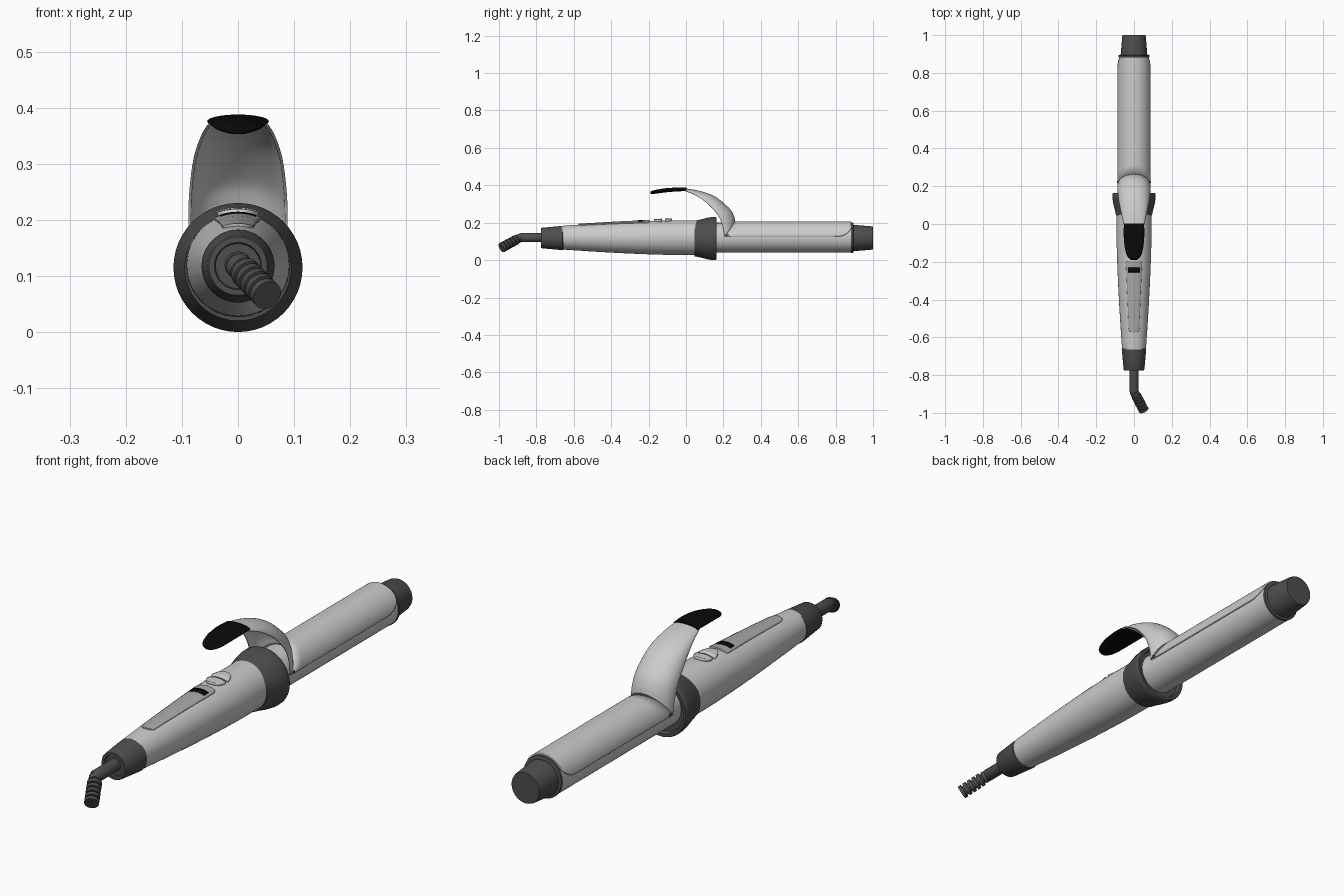
import bpy, bmesh, math
from mathutils import Vector

if "Cube" in bpy.data.objects:
    bpy.data.objects.remove(bpy.data.objects["Cube"])

ZC = 0.12  # height of the long axis


def mat(name, r, g, b):
    m = bpy.data.materials.new(name)
    m.diffuse_color = (r, g, b, 1)
    m.use_nodes = True
    m.node_tree.nodes["Principled BSDF"].inputs["Base Color"].default_value = m.diffuse_color
    return m


LIGHT = mat("light grey", 0.60, 0.60, 0.60)
PANEL = mat("mid grey", 0.40, 0.40, 0.40)
DARK = mat("dark grey", 0.075, 0.075, 0.075)
BLACK = mat("black", 0.003, 0.003, 0.003)


def finish(name, bm, material, thickness=0, angle=35):
    me = bpy.data.meshes.new(name)
    bmesh.ops.remove_doubles(bm, verts=bm.verts, dist=1e-5)
    bmesh.ops.recalc_face_normals(bm, faces=bm.faces)
    bm.to_mesh(me)
    bm.free()
    me.materials.append(material)
    ob = bpy.data.objects.new(name, me)
    bpy.context.collection.objects.link(ob)
    bpy.ops.object.select_all(action='DESELECT')
    ob.select_set(True)
    bpy.context.view_layer.objects.active = ob
    bpy.ops.object.shade_smooth_by_angle(angle=math.radians(angle))
    if thickness:
        s = ob.modifiers.new("thickness", 'SOLIDIFY')
        s.thickness = thickness
        s.offset = 0
    return ob


def loft(name, rows, material, closed=False, thickness=0, caps=False):
    """Skin a list of equally long point rows."""
    bm = bmesh.new()
    vs = [[bm.verts.new(p) for p in row] for row in rows]
    n = len(rows[0])
    for a, b in zip(vs, vs[1:]):
        for i in range(n if closed else n - 1):
            j = (i + 1) % n
            bm.faces.new((a[i], a[j], b[j], b[i]))
    if caps:
        bm.faces.new(vs[0])
        bm.faces.new(vs[-1])
    return finish(name, bm, material, thickness)


def lathe(name, prof, material, origin=(0, 0, ZC), axis=(0, 1, 0), n=48):
    """Turn (distance, radius) pairs around an axis."""
    q = Vector((0, 0, 1)).rotation_difference(Vector(axis))
    rows = []
    for d, r in prof:
        rows.append([Vector(origin) + q @ Vector((r * math.cos(2 * math.pi * i / n),
                     r * math.sin(2 * math.pi * i / n), d)) for i in range(n)])
    return loft(name, rows, material, closed=True, caps=True)


def spline(pts, steps=6):
    """Smooth curve through tuples of any length."""
    P = [Vector(p) for p in pts]
    P = [2 * P[0] - P[1]] + P + [2 * P[-1] - P[-2]]
    out = []
    for a, b, c, d in zip(P, P[1:], P[2:], P[3:]):
        for k in range(steps):
            t = k / steps
            out.append(0.5 * (2 * b + (c - a) * t + (2 * a - 5 * b + 4 * c - d) * t * t
                              + (3 * b - a - 3 * c + d) * t ** 3))
    return out + [P[-2]]


# Handle body, rear sleeve, flared collar
HANDLE = [tuple(p) for p in spline([(-0.665, 0.063), (-0.5, 0.074), (-0.3, 0.085),
                                    (-0.1, 0.092), (0.06, 0.093)])]
lathe("handle", HANDLE, LIGHT)
lathe("cord_sleeve", [(-0.765, 0.03), (-0.765, 0.04), (-0.775, 0.042), (-0.775, 0.052),
                      (-0.77, 0.055), (-0.66, 0.065), (-0.655, 0.062)], DARK, (0, 0, 0.118))
lathe("collar", [(0.045, 0.085), (0.045, 0.095), (0.07, 0.1), (0.11, 0.11), (0.14, 0.115),
                 (0.158, 0.115), (0.163, 0.112), (0.163, 0.101), (0.145, 0.097),
                 (0.145, 0.07)], DARK, (0, 0, 0.1155))

# Heated barrel and end cap
lathe("barrel", [(0.12, 0.08), (0.885, 0.08)], LIGHT)
lathe("barrel_rim", [(0.883, 0.07), (0.883, 0.082), (0.893, 0.082), (0.895, 0.078),
                     (0.895, 0.06)], DARK)
lathe("end_cap", [(0.89, 0.071), (0.992, 0.0625), (1.0, 0.06)], DARK, (0, 0, 0.118))

# Cord: straight piece, then a ribbed strain relief
lathe("cord", [(-0.895, 0.02), (-0.885, 0.024), (-0.76, 0.024)], DARK, n=24)
start, end = Vector((0, -0.887, ZC)), Vector((0.052, -0.986, 0.066))
length = (end - start).length
prof = [(-0.008, 0.015), (0, 0.023), (0.02, 0.024)]
for k in range(5):
    a = 0.022 + k * (length - 0.022) / 5
    prof += [(a, 0.019), (a + 0.007, 0.019), (a + 0.007, 0.027), (a + 0.0195, 0.027)]
prof[-1] = (length, 0.027)
lathe("ribbed_relief", prof, DARK, start, (end - start).normalized(), 24)


# Plates that follow the top of the handle
def handle_r(y):
    for (a, ra), (b, rb) in zip(HANDLE, HANDLE[1:]):
        if a <= y <= b:
            return ra + (rb - ra) * (y - a) / (b - a)
    return HANDLE[-1][1]


def top_plate(name, stations, material, lift, thickness, n=12):
    rows = []
    for y, w in stations:
        r = handle_r(y) + lift
        xs = [w * (2 * i / n - 1) for i in range(n + 1)]
        rows.append([(x, y, ZC + math.sqrt(r * r - x * x)) for x in xs])
    return loft(name, rows, material, thickness=thickness)


def round_end(y0, y1, w, full=1.0, n=8):
    """Half-widths growing from a rounded tip at y0 to w at y1."""
    return [(y0 + (y1 - y0) * (1 - math.cos(a)), w * (1 - full + full * math.sin(a)))
            for a in [math.pi / 2 * k / n for k in range(n + 1)]]


top_plate("control_panel", round_end(-0.575, -0.55, 0.027, 0.7)
          + [(-0.45, 0.031), (-0.35, 0.035)]
          + round_end(-0.195, -0.21, 0.041, 0.3)[::-1], PANEL, 0.001, 0.008)
top_plate("display", [(-0.256, 0.032), (-0.23, 0.032)], BLACK, 0.005, 0.004)
top_plate("front_button", round_end(-0.172, -0.128, 0.036, 0.85), LIGHT, 0.003, 0.014)
top_plate("rear_button", round_end(-0.075, -0.113, 0.036, 0.85)[::-1], LIGHT, 0.003, 0.016)

# Clip plate over the upper half of the barrel, corners rounded at the far end
A = math.radians(86)
NA = 32
rows = []
for k in range(25):
    u = k / 24
    row = []
    for i in range(NA + 1):
        s = 2 * i / NA - 1
        near = 0.205 + 0.057 * math.cos(s * math.pi / 2)
        y = near + (0.883 - near) * (1 - (1 - u) ** 2)
        f = max(0, (y - 0.81) / 0.073)
        ang = s * (A - math.radians(40) * (1 - math.sqrt(max(0, 1 - f * f))))
        row.append((0.084 * math.sin(ang), y, ZC + 0.084 * math.cos(ang)))
    rows.append(row)
loft("clip_plate", rows, LIGHT, thickness=0.007)

# Arched lever: crown y, crown z, edge y, edge z, half width
LEVER = [(0.262, 0.204, 0.207, 0.126, 0.085), (0.254, 0.235, 0.195, 0.185, 0.086),
         (0.230, 0.275, 0.170, 0.240, 0.085), (0.155, 0.337, 0.115, 0.302, 0.078),
         (0.075, 0.367, 0.050, 0.347, 0.064), (-0.01, 0.382, -0.01, 0.371, 0.050)]
rows = []
for cy, cz, ey, ez, w in spline(LEVER):
    row = []
    for i in range(25):
        t = math.pi * (i / 24 - 0.5)
        c = math.cos(t)
        row.append((w * math.sin(t), ey + (cy - ey) * c, ez + (cz - ez) * c))
    rows.append(row)
loft("lever", rows, LIGHT, thickness=0.005)

# Thumb rest: y, half width, top z, edge z, bottom z
REST = [(0.002, 0.053, 0.387, 0.374, 0.369), (-0.05, 0.055, 0.388, 0.376, 0.367),
        (-0.11, 0.051, 0.384, 0.373, 0.362), (-0.155, 0.042, 0.377, 0.366, 0.356),
        (-0.18, 0.029, 0.371, 0.362, 0.353), (-0.19, 0.014, 0.366, 0.36, 0.354)]
rows = []
for y, w, zt, ze, zb in spline(REST, 4):
    row = []
    for i in range(32):
        t = 2 * math.pi * i / 32
        s = math.sin(t)
        row.append((w * math.cos(t), y, ze + (s * (zt - ze) if s > 0 else -s * (zb - ze))))
    rows.append(row)
loft("thumb_rest", rows, BLACK, closed=True, caps=True)

# Hinge pins on both sides
for side, label in ((-1, "left"), (1, "right")):
    lathe("hinge_pin_" + label, [(0, 0.006), (0.011, 0.006)], DARK,
          (side * 0.079, 0.222, 0.132), (side, 0, 0), 16)
